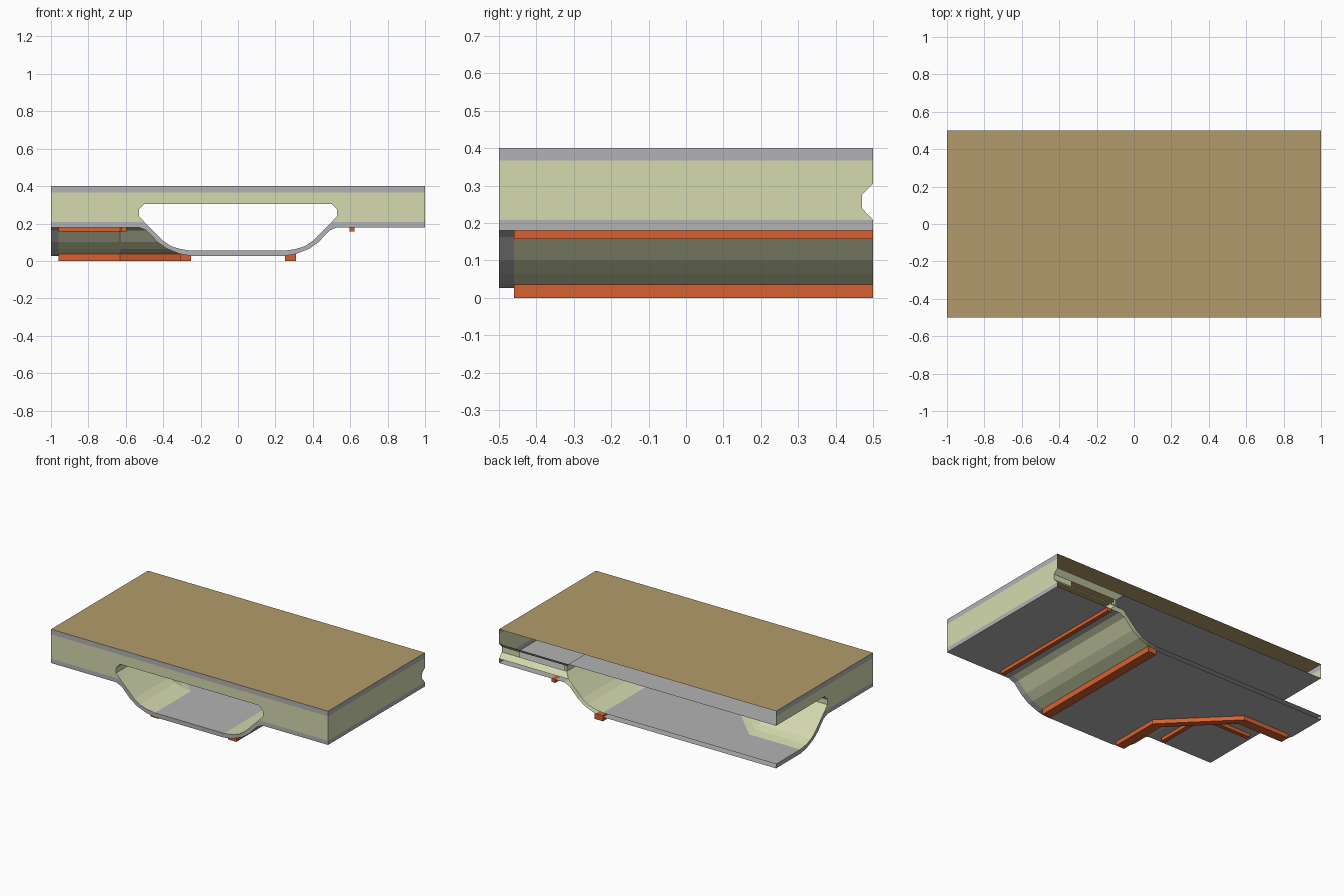
import bpy, bmesh
from mathutils import Vector

if "Cube" in bpy.data.objects:
    bpy.data.objects.remove(bpy.data.objects["Cube"])

def mat(name, c):
    m = bpy.data.materials.new(name)
    m.diffuse_color = (*c, 1)
    m.use_nodes = True
    m.node_tree.nodes["Principled BSDF"].inputs["Base Color"].default_value = m.diffuse_color
    return m

GREY = mat("grey_metal", (0.45, 0.45, 0.46))
CREAM = mat("pale_cream", (0.66, 0.70, 0.43))
TAN = mat("tan_deck", (0.45, 0.33, 0.15))
ORANGE = mat("orange_trim", (0.68, 0.12, 0.03))

def build(name, faces, solid=False):
    """faces: list of (points, material, direction the face should look)"""
    bm = bmesh.new()
    mats = []
    for pts, m, toward in faces:
        if m not in mats:
            mats.append(m)
        f = bm.faces.new([bm.verts.new(p) for p in pts])
        f.normal_update()
        if toward and f.normal.dot(Vector(toward)) < 0:
            f.normal_flip()
        f.material_index = mats.index(m)
    bmesh.ops.remove_doubles(bm, verts=bm.verts, dist=0.0005)
    if solid:
        bmesh.ops.recalc_face_normals(bm, faces=bm.faces)
    me = bpy.data.meshes.new(name)
    bm.to_mesh(me)
    bm.free()
    for m in mats:
        me.materials.append(m)
    ob = bpy.data.objects.new(name, me)
    bpy.context.collection.objects.link(ob)

# Corridor half profile: (distance from centre line, height)
SHOULDER = [(.5, .305), (.53, .275), (.53, .24), (.5, .208)]
BOWL = [(.5, .208), (.40, .108), (.36, .08), (.31, .064), (.25, .055)]
OUTER = [(.53, .18), (.49, .163), (.43, .10), (.38, .065), (.31, .037), (.25, .027)]

# Plan paths at distance d from the centre line
def left(d):      # front branch turning through a chamfer to the left branch
    return [(-d, -.5), (-d, -.46), (-d, -.13), (-.63, .5 - d), (-.96, .5 - d), (-1, .5 - d)]

def right(d):     # straight run
    return [(d, -.5), (d, -.46), (d, .5)]

def niche(d):     # straight run turning into the narrow slot on the right
    return [(d, -.5), (d, 1 - d), (.55, 1 - d), (.87, 1 - d), (1, 1 - d)]

def sweep(path, prof, toward, m, ends=(), skip=None):
    out = []
    for j, ((d0, z0), (d1, z1)) in enumerate(zip(prof, prof[1:])):
        a, b = path(d0), path(d1)
        for i in range(len(a) - 1):
            if skip == (j, i):
                continue
            pts = [(*a[i], z0), (*a[i + 1], z0), (*b[i + 1], z1), (*b[i], z1)]
            out.append((pts, GREY if i in ends else m, toward))
    return out

def flat(xy, z, m, up):
    return ([(x, y, z) for x, y in xy], m, (0, 0, up))

# Corridor walls
build("corridor_inner_walls",
      sweep(left, SHOULDER + BOWL[1:], (1, 1, 0), CREAM)
      + sweep(niche, SHOULDER, (-1, 1, 0), CREAM, skip=(1, 2))
      + sweep(right, BOWL, (-1, 0, 0), CREAM))
build("trough_outer_walls",
      sweep(left, OUTER, (-1, -1, 0), CREAM, ends=(0, 4))
      + sweep(right, OUTER, (1, 0, 0), CREAM, ends=(0,)))

# Floor, ceiling, underside and deck
def plan(d):
    return left(d) + [(-1, .5), (d, .5), (d, -.5)]
build("corridor_floor", [flat(plan(.25), .055, GREY, 1)])
build("corridor_ceiling", [flat(plan(.5), .305, GREY, -1)])
build("underside", [flat(plan(.25), .027, GREY, -1),
                    flat(left(.53) + [(-1, -.5)], .18, GREY, -1),
                    flat([(.53, -.5), (1, -.5), (1, .5), (.53, .5)], .18, GREY, -1)])
build("top_deck", [flat([(-1, -.5), (1, -.5), (1, .5), (-1, .5)], .4, TAN, 1)])

# End walls, each half an opening: grey rim, cream panel, grey sill and trough edge
def half_wall(place, toward):
    shapes = [
        ([(0, .367), (1, .367), (1, .4), (0, .4)], GREY),
        ([(0, .305)] + SHOULDER + [(1, .208), (1, .367), (0, .367)], CREAM),
        ([(1, .208)] + BOWL + [(0, .055), (0, .027)] + OUTER[::-1] + [(1, .18)], GREY)]
    return [([place(s, z) for s, z in p], m, toward) for p, m in shapes]

build("front_wall", half_wall(lambda s, z: (s, -.5, z), (0, -1, 0))
      + half_wall(lambda s, z: (-s, -.5, z), (0, -1, 0)))
build("left_wall", half_wall(lambda s, z: (-1, .5 - s, z), (-1, 0, 0)))

notched = [(-.5, .208)] + [(1 - d, z) for d, z in SHOULDER[::-1]] + [(.5, .367), (-.5, .367)]
bands = [([(-.5, .367), (.5, .367), (.5, .4), (-.5, .4)], GREY), (notched, CREAM),
         ([(-.5, .18), (.5, .18), (.5, .208), (-.5, .208)], GREY)]
build("right_wall", [([(1, y, z) for y, z in p], m, (1, 0, 0)) for p, m in bands])

# Orange rails under the trough and along the underside
def rail(name, path, d0, d1, z0, z1):
    ring = [(d0, z0), (d1, z0), (d1, z1), (d0, z1), (d0, z0)]
    faces = sweep(path, ring, None, ORANGE)
    for k in (0, -1):
        faces.append(([(*path(d)[k], z) for d, z in ring[:4]], ORANGE, None))
    build(name, faces, solid=True)

for side, path in (("left", lambda d: left(d)[1:-1]), ("right", lambda d: right(d)[1:])):
    rail(side + "_lower_rail", path, .25, .31, 0, .036)
    rail(side + "_upper_rail", path, .595, .622, .158, .181)
